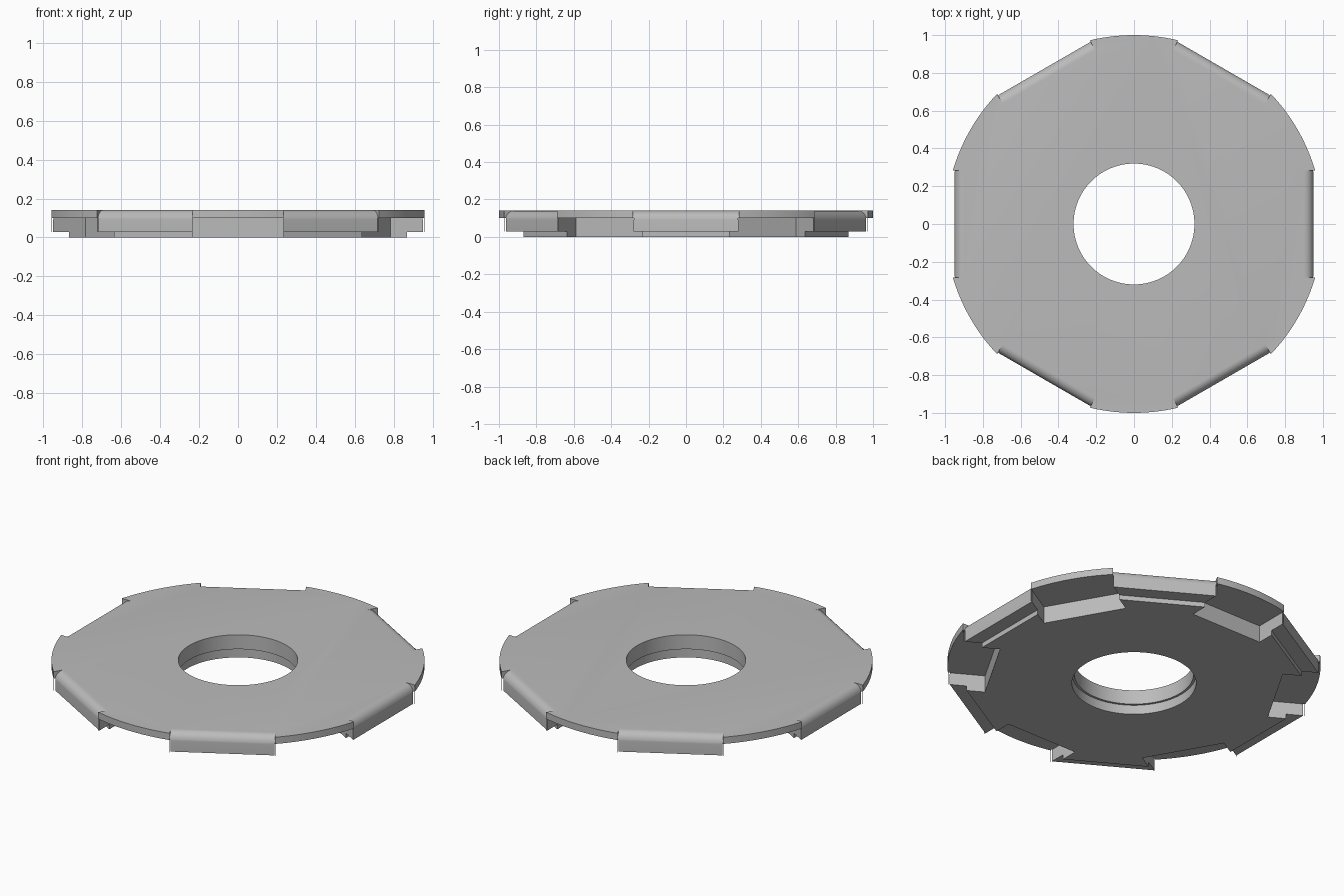
import bpy, bmesh, math
from mathutils import Matrix

cube = bpy.data.objects.get("Cube")
if cube:
    bpy.data.objects.remove(cube, do_unlink=True)

HEIGHT = 0.14      # full thickness
FLAT = 0.95        # distance of the six flats from the axis
FLAT_HALF = 0.283  # half length of a flat
ROUND = 0.05       # radius of the rounded top edge on each flat

grey = bpy.data.materials.new("plain_grey")
grey.use_nodes = True
colour = (0.5, 0.5, 0.5, 1)
grey.diffuse_color = colour
grey.node_tree.nodes["Principled BSDF"].inputs["Base Color"].default_value = colour


def make_object(name, bm):
    bmesh.ops.recalc_face_normals(bm, faces=bm.faces)
    mesh = bpy.data.meshes.new(name)
    bm.to_mesh(mesh)
    bm.free()
    mesh.materials.append(grey)
    obj = bpy.data.objects.new(name, mesh)
    bpy.context.collection.objects.link(obj)
    return obj


def cylinder(name, radius, z0, z1, segments):
    bm = bmesh.new()
    bmesh.ops.create_cone(bm, cap_ends=True, segments=segments, radius1=radius,
                          radius2=radius, depth=z1 - z0,
                          matrix=Matrix.Translation((0, 0, (z0 + z1) / 2)))
    return make_object(name, bm)


def six_prisms(name, profile, half_length, start):
    """Extrude a radial (distance, height) profile sideways, six times round."""
    bm = bmesh.new()
    for i in range(6):
        turn = Matrix.Rotation(math.radians(start + 60 * i), 4, 'Z')
        verts = [bm.verts.new((r, -half_length, z)) for r, z in profile]
        face = bm.faces.new(verts)
        new = bmesh.ops.extrude_face_region(bm, geom=[face])["geom"]
        moved = [v for v in new if isinstance(v, bmesh.types.BMVert)]
        bmesh.ops.translate(bm, verts=moved, vec=(0, 2 * half_length, 0))
        bmesh.ops.transform(bm, matrix=turn, verts=verts + moved)
    return make_object(name, bm)


def box(r0, r1, z0, z1):
    return [(r0, z0), (r1, z0), (r1, z1), (r0, z1)]


# Solid disc
disc = cylinder("notched_disc", 1, 0, HEIGHT, 180)

# Flats with a rounded top edge
arc = [(FLAT - ROUND + ROUND * math.cos(a), HEIGHT - ROUND + ROUND * math.sin(a))
       for a in (math.radians(90 * k / 8) for k in range(9))]
flat_profile = [(FLAT, -0.1)] + arc + [(FLAT - ROUND, 0.3), (1.2, 0.3), (1.2, -0.1)]

cutters = [
    six_prisms("flat_cutter", flat_profile, FLAT_HALF, 0),
    # Pockets under the six curved lips
    six_prisms("pocket_cutter", box(0.77, 1.2, -0.1, 0.10), 0.233, 30),
    # Centre hole with a slightly wider lower part
    cylinder("hole_cutter", 0.32, -0.1, 0.3, 96),
    cylinder("hole_step_cutter", 0.333, -0.1, 0.055, 96),
]
# Shallow step below each flat, one cutter per side pair keeps them apart
cutters.append(six_prisms("step_cutter", box(0.87, 1.2, -0.1, 0.028), 0.4, 0))

bpy.context.view_layer.objects.active = disc
for cutter in cutters:
    cutter.hide_render = True
    mod = disc.modifiers.new(cutter.name, 'BOOLEAN')
    mod.operation = 'DIFFERENCE'
    mod.solver = 'EXACT'
    mod.object = cutter
    bpy.ops.object.modifier_apply(modifier=mod.name)
    bpy.data.objects.remove(cutter, do_unlink=True)

# Smooth the round surfaces, keep the machined edges sharp
bpy.ops.object.select_all(action='DESELECT')
disc.select_set(True)
bpy.ops.object.shade_smooth_by_angle(angle=math.radians(30))
